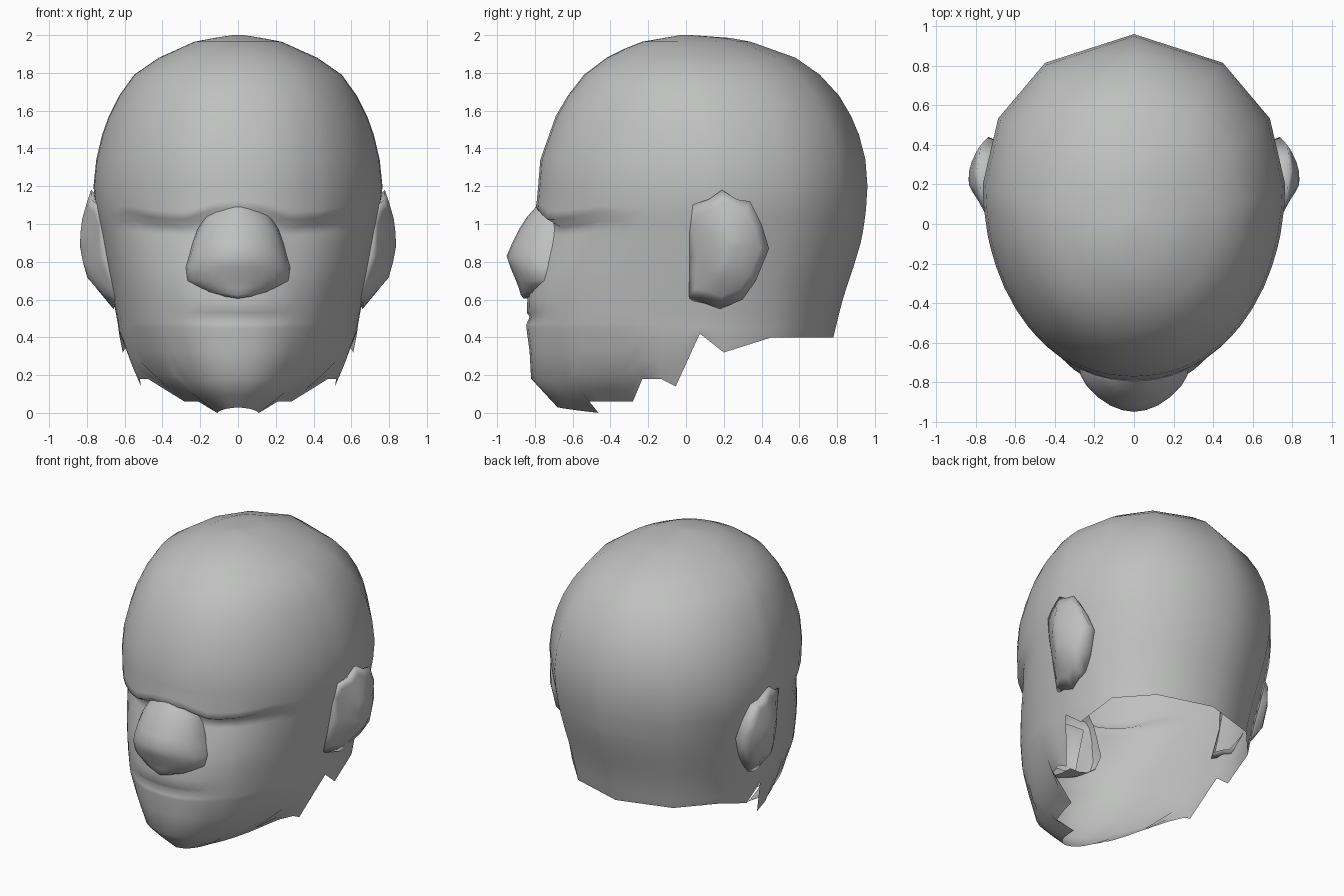
import bpy
import bmesh
import math
from mathutils import Vector

if "Cube" in bpy.data.objects:
    bpy.data.objects.remove(bpy.data.objects["Cube"])

clay = bpy.data.materials.new("grey_clay")
clay.diffuse_color = (0.52, 0.53, 0.52, 1)
clay.use_nodes = True
clay.node_tree.nodes["Principled BSDF"].inputs["Base Color"].default_value = clay.diffuse_color


def interp(table, t, smooth=False):
    """Lookup in a sorted list of (key, value), linear or eased through the keys."""
    if t <= table[0][0]:
        return table[0][1]
    if t >= table[-1][0]:
        return table[-1][1]
    i = next(k for k in range(len(table) - 1) if t <= table[k + 1][0])
    (a, va), (b, vb) = table[i], table[i + 1]
    u = (t - a) / (b - a)
    if not smooth:
        return va + (vb - va) * u

    def slope(k):
        p, q = table[max(k - 1, 0)], table[min(k + 1, len(table) - 1)]
        return (q[1] - p[1]) / (q[0] - p[0]) * (b - a)
    ease = u * u * (3 - 2 * u)
    return (va + (vb - va) * ease + slope(i) * u * (1 - u) ** 2
            - slope(i + 1) * u * u * (1 - u))


def mirrored_part(name, rows, inside, tip=None, skip=None, closed=False):
    """Skin rows of points, face outward from a core point, mirror across x."""
    bm = bmesh.new()
    grid = [[bm.verts.new(p) for p in row] for row in rows]
    n = len(rows[0])
    span = n if closed else n - 1
    for i in range(len(rows) - 1):
        for j in range(span):
            if skip and skip(i, j):
                continue
            k = (j + 1) % n
            bm.faces.new((grid[i][j], grid[i][k], grid[i + 1][k], grid[i + 1][j]))
    if tip:
        apex = bm.verts.new(tip)
        for j in range(span):
            bm.faces.new((grid[-1][j], grid[-1][(j + 1) % n], apex))
    for f in bm.faces:
        f.smooth = True
        f.normal_update()
        if f.normal.dot(f.calc_center_median() - Vector(inside)) < 0:
            f.normal_flip()
    me = bpy.data.meshes.new(name)
    bm.to_mesh(me)
    bm.free()
    me.materials.append(clay)
    ob = bpy.data.objects.new(name, me)
    bpy.context.collection.objects.link(ob)
    mod = ob.modifiers.new("mirror", 'MIRROR')
    mod.merge_threshold = 0.002
    return ob


# Head outline tables, keyed by height
FRONT = [(0, -.6), (.03, -.68), (.18, -.82), (.36, -.83), (.45, -.845), (.6, -.84),
         (1.0, -.80), (1.08, -.79), (1.33, -.775), (1.57, -.69), (1.74, -.59),
         (1.85, -.48), (1.96, -.26), (2, -.03)]
BACK = [(.4, .78), (.6, .83), (.95, .935), (1.34, .95), (1.68, .81), (1.88, .58),
        (1.98, .30), (2, .03)]
WIDTH = [(0, .19), (.06, .33), (.2, .52), (.42, .62), (.6, .66), (.9, .72),
         (1.2, .765), (1.47, .72), (1.64, .65), (1.79, .55), (1.88, .42),
         (1.97, .22), (2, .03)]
JAW_WIDTH = [(.14, .53), (.32, .61), (.42, .63), (.5, .64)]
CENTRE = [(1.2, .2), (1.5, .18), (1.68, .14), (1.88, .07), (2, 0)]

# Features keyed by angle from the front, and by height
HEM = [(0, .03), (16, .02), (34, 0), (38, .06), (58, .06), (65, .18), (71, .18),
       (75, .14), (83, .42), (90, .32), (116, .4), (180, .4)]
SOCKET_ANGLE = [(0, .3), (8, .7), (20, 1), (38, .75), (50, .35), (62, 0)]
SOCKET_HEIGHT = [(.65, 0), (.77, .2), (.9, .65), (1.0, 1), (1.04, 0)]
BROW_ARCH = [(0, .05), (8, .04), (20, -.015), (30, -.015), (50, .02), (62, 0)]
BROW_BAND = [(.85, 0), (1.0, 1), (1.06, 1), (1.2, 0)]
MOUTH_ANGLE = [(0, 1), (16, .9), (25, 0)]
MOUTH_HEIGHT = [(.47, 0), (.51, 1), (.53, 0)]


def head_point(deg, z):
    a = math.radians(deg)
    yc = interp(CENTRE, z, True)
    width = interp(WIDTH, z, .4 < z < 1.8)
    if z < .5:
        width += (interp(JAW_WIDTH, z) - width) * interp([(58, 0), (71, 1)], deg)
    back = interp(BACK, z, z < 1.88)
    reach = yc - interp(FRONT, z) if deg <= 90 else back - yc
    s = 1 - .08 * interp(SOCKET_ANGLE, deg) * interp(SOCKET_HEIGHT, z)
    s -= .015 * interp(MOUTH_ANGLE, deg) * interp(MOUTH_HEIGHT, z)
    x = 0 if deg in (0, 180) else width * math.sin(a) ** (.93 if deg < 90 else 1) * s
    lift = interp(BROW_ARCH, deg) * interp(BROW_BAND, z)
    return (x, yc - reach * math.cos(a) * s, z + lift)


# Head shell: jagged open hem below, fixed levels above, hole behind the nose
angles = [0, 8, 14, 20, 26, 34, 38, 43, 50, 58, 65, 71, 75, 83, 90, 116, 144, 180]
levels = [.45, .47, .51, .53, .6, .68, .77, .9, .95, 1.0, 1.04, 1.08, 1.2, 1.34,
          1.47, 1.57, 1.68, 1.79, 1.88, 1.93, 1.965, 1.985, 2.0]
rows = []
for frac in (0, .15, .36, .7):
    rows.append([head_point(d, interp(HEM, d) + frac * (.45 - interp(HEM, d)))
                 for d in angles])
rows += [[head_point(d, z) for d in angles] for z in levels]
mirrored_part("head_shell", rows, (0, .1, .9), tip=(0, 0, 2),
              skip=lambda i, j: j < 2 and .67 < rows[i][8][2] < .94)

# Nose: rounded slices of (height, half width, foremost y), sides running into the face
slices = [(1.09, .09, -.795), (1.04, .17, -.84), (.97, .215, -.885), (.9, .24, -.92),
          (.83, .26, -.95), (.77, .28, -.93), (.70, .275, -.90), (.66, .25, -.885),
          (.625, .20, -.875), (.605, .13, -.86), (.605, .06, -.84)]
nose = []
for z, hw, tip_y in slices:
    row = []
    for k in range(7):
        a = math.radians(15 * k)
        row.append((hw * math.sin(a) ** 1.1, -.71 + (tip_y + .71) * math.cos(a),
                    z + (.02 * math.sin(a) if z < .69 else 0)))
    row.append((hw * .98, -.65 if z > .74 else -.70, row[-1][2]))
    nose.append(row)
mirrored_part("nose", nose, (0, -.72, .8))

# Ears: flared sheet standing off the head, with its rim turned back to the skin
EAR_BY_Y = [(0, -.1), (.06, .3), (.2, 1), (.3, .95), (.38, .75), (.44, .4)]
EAR_BY_Z = [(.55, .1), (.6, .3), (.66, .7), (.73, 1), (.9, 1), (1.05, .65), (1.19, .1)]
outline = [(0, .60), (.10, .58), (.18, .55), (.30, .60), (.37, .70), (.44, .87),
           (.40, 1.0), (.34, 1.12), (.27, 1.13), (.19, 1.18), (.12, 1.13), (.03, 1.10),
           (0, 1.03), (.02, .82)]


def ear_point(y, z, scale, root=False):
    y, z = .22 + (y - .22) * scale, .88 + (z - .88) * scale
    skin = interp(WIDTH, z) * math.sqrt(1 - ((y - .2) / .9) ** 2)
    off = -.02 if root else .122 * interp(EAR_BY_Y, y) * interp(EAR_BY_Z, z)
    return (skin + off, y, z)


ear = [[ear_point(y, z, s, root) for y, z in outline]
       for s, root in ((.88, True), (1, False), (.8, False), (.5, False), (.25, False))]
mirrored_part("ear", ear, (.68, .22, .88), tip=ear_point(.22, .88, 1), closed=True)
